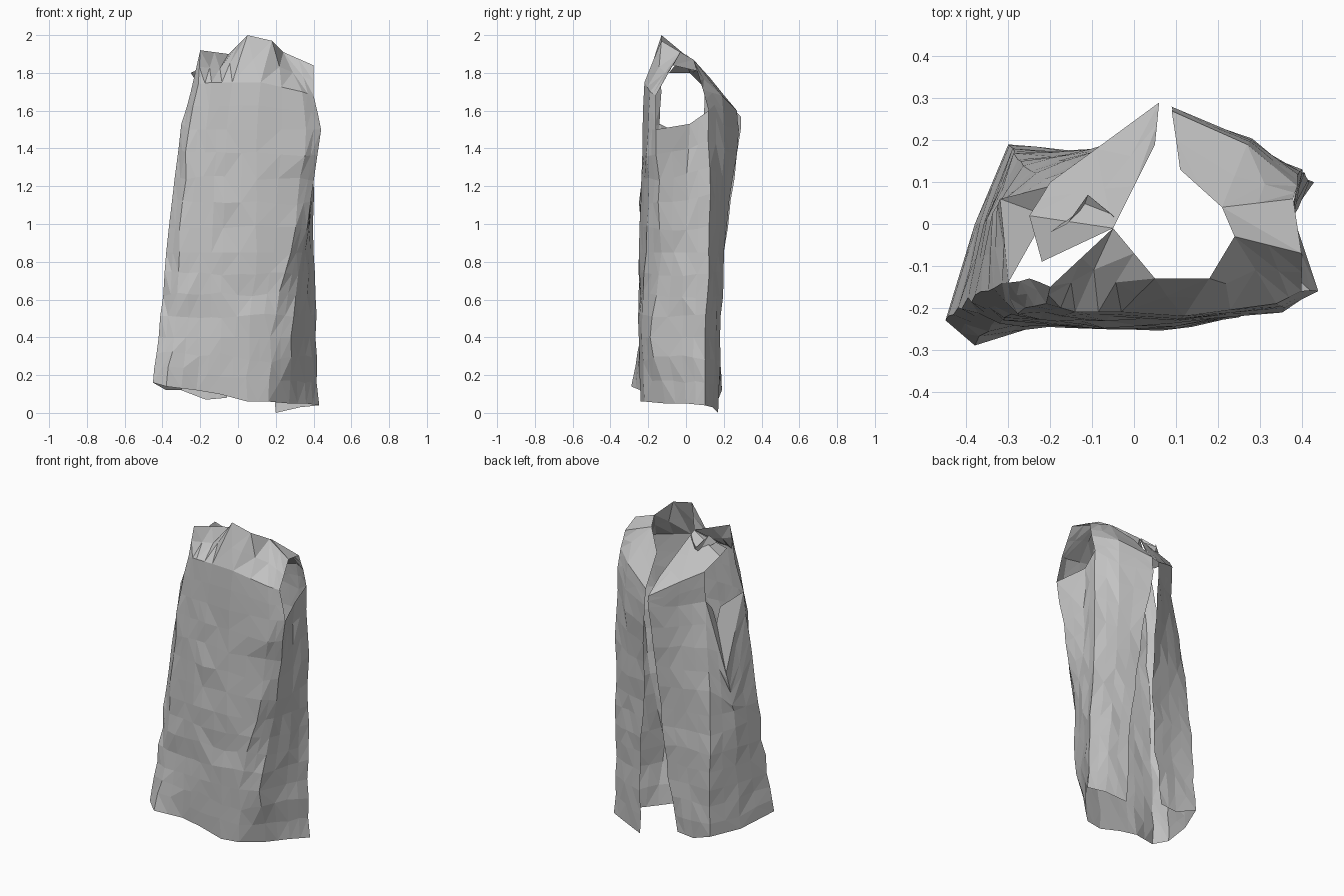
import bpy
import bmesh
import random
from mathutils import Vector

random.seed(4)

default_cube = bpy.data.objects.get("Cube")
if default_cube:
    bpy.data.objects.remove(default_cube, do_unlink=True)

# Outlines run from the left edge of the back slit, around the front,
# to the right edge of the slit
hem = [(.2, .17, 0), (.33, .14, .03), (.43, .1, .04), (.36, 0, .05), (.27, -.11, .05),
       (.16, -.22, .06), (.05, -.24, .06), (-.1, -.24, .1), (-.22, -.24, .12),
       (-.38, -.29, .14), (-.45, -.23, .16), (-.38, 0, .12), (-.3, .19, .12),
       (-.17, .17, .07), (-.06, .17, .08)]
knee_height = .4
knee = [(.19, .18), (.31, .15), (.41, .1), (.35, -.02), (.28, -.19),
        (.17, -.235), (.06, -.25), (-.09, -.25), (-.21, -.24),
        (-.34, -.24), (-.42, -.2), (-.36, 0), (-.29, .18), (-.14, .17), (0, .18)]
waist_height = .85
waist = [(.15, .2), (.28, .17), (.4, .12), (.37, 0), (.34, -.13),
         (.28, -.21), (.1, -.25), (-.08, -.25), (-.2, -.24),
         (-.31, -.23), (-.38, -.17), (-.34, .01), (-.27, .15),
         (-.12, .17), (.03, .2)]
chest = [(.09, .28, 1.5), (.28, .2, 1.52), (.39, .12, 1.6), (.38, .02, 1.53), (.44, -.16, 1.5),
         (.36, -.2, 1.5), (.1, -.23, 1.5), (-.06, -.22, 1.5), (-.17, -.22, 1.5),
         (-.26, -.2, 1.5), (-.3, -.14, 1.53), (-.32, .06, 1.1), (-.2, .09, 1.53),
         (-.07, .18, 1.5), (.06, .29, 1.5)]

# Shoulder points; None leaves the armholes open
upper = [(.09, .27, 1.6), (.27, .19, 1.68), (.39, .09, 1.71), None, (.4, -.16, 1.68),
         (.34, -.19, 1.7), (.12, -.22, 1.75), (-.03, -.21, 1.75), (-.14, -.21, 1.75),
         (-.21, -.19, 1.74), (-.25, -.13, 1.7), None, (-.2, .1, 1.72),
         (-.09, .18, 1.66), (.06, .29, 1.57)]

# Shoulder corners shared by the neckline and the straps
left_back, left_front, left_inner = (.38, .06, 1.81), (.4, -.07, 1.84), (.24, -.03, 1.91)
right_back, right_front, right_inner = (-.25, .02, 1.8), (-.2, -.15, 1.92), (-.05, -.01, 1.9)
neckline = [(.11, .13, 1.77), (.21, .04, 1.87), left_back, None, left_front,
            left_inner, (.18, -.13, 1.97), (.05, -.13, 2), right_inner,
            right_front, right_front, None, right_back,
            right_inner, (.05, .19, 1.66)]


def to_vectors(points):
    return [Vector(p) if p else None for p in points]


def at_height(points, z):
    return [Vector((x, y, z)) for x, y in points]


def crumple(point, amount):
    return point + Vector([random.uniform(-amount, amount) for axis in "xyz"])


def blend_row(low, high, amount, wrinkle):
    """Make a crumpled outline between two outlines."""
    row = []
    for a, b in zip(low, high):
        if a is None or b is None:
            row.append(None)
            continue
        point = a.lerp(b, amount)
        point.z += random.uniform(-2, 2) * wrinkle
        row.append(crumple(point, wrinkle))
    return row


def split_columns(row):
    """Add a point between neighbouring columns."""
    result = [row[0]]
    for a, b in zip(row, row[1:]):
        middle = None if a is None or b is None else (a + b) / 2
        result += [middle, b]
    return result


def build_cloth(name, rows, material):
    mesh = bpy.data.meshes.new(name)
    bm = bmesh.new()
    grid = [[bm.verts.new(p) if p is not None else None for p in row] for row in rows]
    for low, high in zip(grid, grid[1:]):
        for c in range(len(low) - 1):
            a, b, d, e = low[c], low[c + 1], high[c + 1], high[c]
            if None in (a, b, d, e):
                continue
            # Vary the diagonals for irregular cloth facets
            if random.random() < .5:
                triangles = ((a, e, d), (a, d, b))
            else:
                triangles = ((a, e, b), (e, d, b))
            for triangle in triangles:
                bm.faces.new(triangle)
    bmesh.ops.remove_doubles(bm, verts=bm.verts[:], dist=.001)
    bmesh.ops.dissolve_degenerate(bm, edges=bm.edges[:], dist=.0005)
    bm.to_mesh(mesh)
    bm.free()
    mesh.materials.append(material)
    cloth = bpy.data.objects.new(name, mesh)
    bpy.context.collection.objects.link(cloth)
    return cloth


# Plain cloth colour
cloth_grey = bpy.data.materials.new("cloth_grey")
cloth_grey.use_nodes = True
colour = (.55, .55, .55, 1)
cloth_grey.diffuse_color = colour
cloth_grey.node_tree.nodes["Principled BSDF"].inputs["Base Color"].default_value = colour

# Skirt from hem through waist to chest
chest_row = to_vectors(chest)
outlines = [to_vectors(hem), at_height(knee, knee_height),
            at_height(waist, waist_height), chest_row]
rows = [split_columns(outlines[0])]
for low, high, steps in zip(outlines, outlines[1:], (3, 4, 5)):
    for step in range(1, steps):
        row = split_columns(blend_row(low, high, step / steps, .007))
        rows.append([crumple(p, .005) for p in row])
    rows.append(split_columns(high))

# Shoulders up to the neckline
upper_row = to_vectors(upper)
neck_row = to_vectors(neckline)
rows += [split_columns(blend_row(chest_row, upper_row, .5, .003)),
         split_columns(upper_row),
         split_columns(blend_row(upper_row, neck_row, .5, .001)),
         split_columns(neck_row)]
build_cloth("gown_cloth", rows, cloth_grey)

# Shoulder straps join the back to the front
left_strap = [to_vectors([left_back, left_front]),
              to_vectors([(.21, .04, 1.87), left_inner])]
build_cloth("left_strap", left_strap, cloth_grey)
right_strap = [to_vectors([right_back, (-.22, -.09, 1.8)]),
               to_vectors([right_inner, right_inner])]
build_cloth("right_strap", right_strap, cloth_grey)

# Right armhole edge folded inwards
fold_tip = Vector((-.21, .02, 1.45))
armhole_edge = split_columns(chest_row[10:13])
fold_edge = [p.lerp(fold_tip, .8) for p in armhole_edge]
build_cloth("armhole_fold", [armhole_edge, fold_edge], cloth_grey)

# Loose folded flap on the right shoulder
flap = [to_vectors([(-.2, -.02, 1.86), (-.12, .04, 1.8), (-.05, .02, 1.86)]),
        to_vectors([(-.16, 0, 1.9), (-.11, .07, 1.83), (-.04, .01, 1.89)])]
build_cloth("shoulder_flap", flap, cloth_grey)
